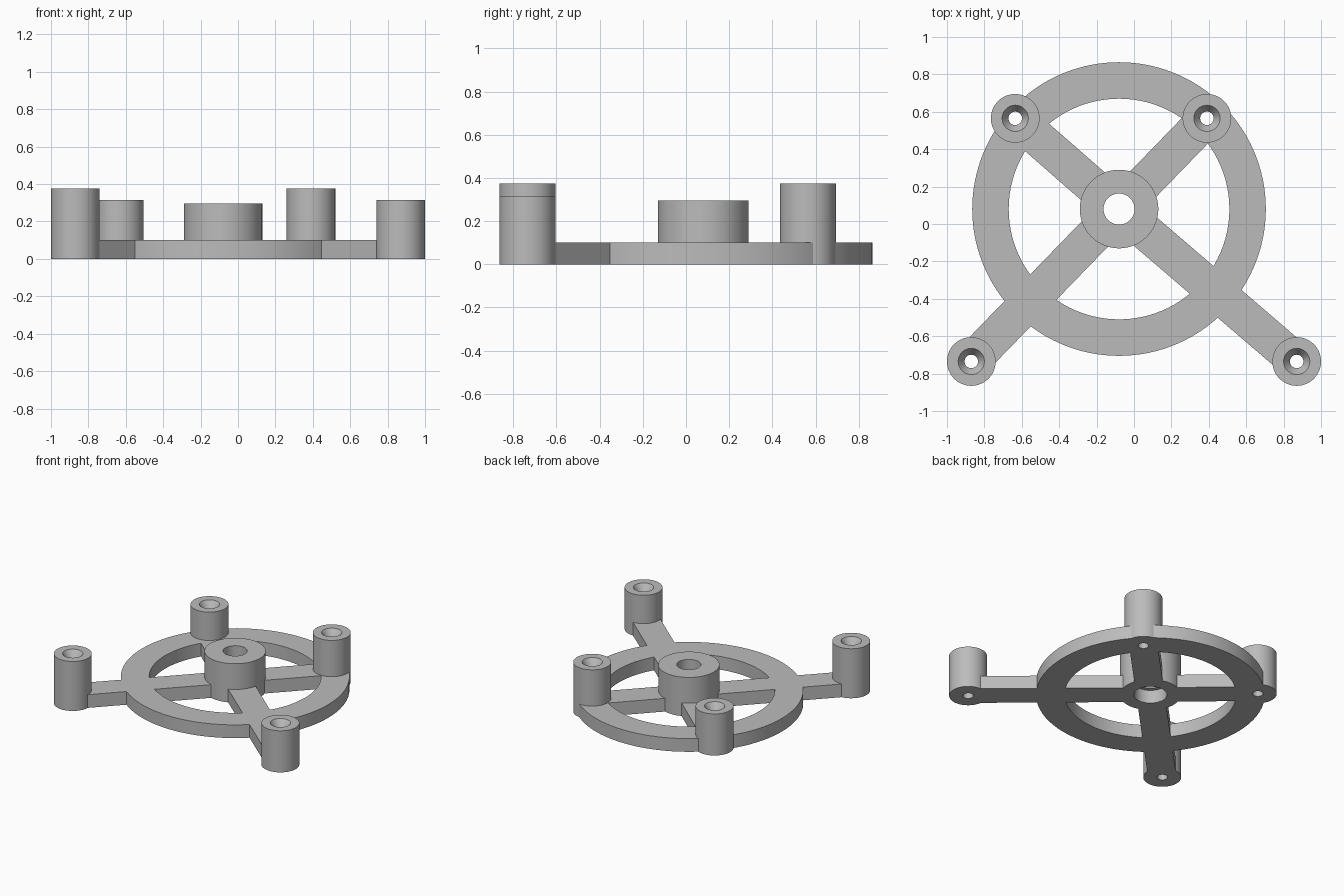
import bpy
import bmesh
from math import cos, sin, pi, radians
from mathutils import Vector

cube = bpy.data.objects.get("Cube")
if cube:
    bpy.data.objects.remove(cube, do_unlink=True)

SEGMENTS = 96
PLATE = 0.1
ARM_WIDTH = 0.195
CENTRE = Vector((-0.08, 0.08, 0))
POST_R, HUB_R = 0.13, 0.21

grey = bpy.data.materials.new("plain grey")
grey.use_nodes = True
GREY = (0.5, 0.5, 0.5, 1)
grey.diffuse_color = GREY
grey.node_tree.nodes["Principled BSDF"].inputs["Base Color"].default_value = GREY


def finish(name, bm, location):
    bmesh.ops.recalc_face_normals(bm, faces=bm.faces[:])
    mesh = bpy.data.meshes.new(name)
    bm.to_mesh(mesh)
    bm.free()
    mesh.materials.append(grey)
    obj = bpy.data.objects.new(name, mesh)
    obj.location = location
    bpy.context.collection.objects.link(obj)
    return obj


def lathe(name, profile, location):
    """Revolve a closed (radius, height) profile around z."""
    bm = bmesh.new()
    rings = []
    for i in range(SEGMENTS):
        a = 2 * pi * i / SEGMENTS
        rings.append([bm.verts.new((r * cos(a), r * sin(a), z)) for r, z in profile])
    n = len(profile)
    for i in range(SEGMENTS):
        a, b = rings[i], rings[(i + 1) % SEGMENTS]
        for j in range(n):
            k = (j + 1) % n
            bm.faces.new((a[j], b[j], b[k], a[k]))
    return finish(name, bm, location)


def bar(name, start, end):
    """Flat rectangular bar between two points on the ground."""
    bm = bmesh.new()
    bmesh.ops.create_cube(bm, size=1)
    span = end - start
    bmesh.ops.scale(bm, verts=bm.verts[:], vec=(span.length, ARM_WIDTH, PLATE))
    obj = finish(name, bm, (start + end) / 2 + Vector((0, 0, PLATE / 2)))
    obj.rotation_euler.z = span.to_track_quat('X', 'Z').to_euler().z
    return obj


def plug(name, radius, location):
    bm = bmesh.new()
    bmesh.ops.create_cone(bm, cap_ends=True, segments=SEGMENTS,
                          radius1=radius, radius2=radius, depth=1)
    return finish(name, bm, location)


def combine(target, tool, operation):
    mod = target.modifiers.new(tool.name, 'BOOLEAN')
    mod.object = tool
    mod.operation = operation
    mod.solver = 'EXACT'
    tool.hide_render = True
    tool.hide_viewport = True


# Screw posts: name, position and height
posts = [
    ("front_right", Vector((-0.87, -0.735, 0)), 0.375),
    ("front_left", Vector((0.87, -0.735, 0)), 0.315),
    ("back_right", Vector((-0.635, 0.565, 0)), 0.315),
    ("back_left", Vector((0.39, 0.565, 0)), 0.375),
]

# Round base ring
ring = lathe("base_ring", [(0.59, 0), (0.785, 0), (0.785, PLATE), (0.59, PLATE)], CENTRE)

# Central hub with a bore that widens underneath
hub = lathe("centre_hub", [(0.113, 0), (HUB_R, 0), (HUB_R, 0.295),
                           (0.083, 0.295), (0.083, PLATE), (0.113, PLATE)], CENTRE)

# Hollow posts with countersunk tops
solids = [ring, hub]
for name, spot, top in posts:
    solids.append(lathe(name + "_post", [(0.036, 0), (POST_R, 0), (POST_R, top),
                                         (0.07, top), (0.036, top - 0.05)], spot))

# Arms merged into the ring
helpers = []
for name, spot, top in posts:
    arm = bar(name + "_arm", CENTRE, spot)
    combine(ring, arm, 'UNION')
    helpers.append(arm)

# Clear the plate inside the hub and posts so the holes run through
hub_cutter = plug("hub_cutter", HUB_R * 0.9, CENTRE)
combine(ring, hub_cutter, 'DIFFERENCE')
helpers.append(hub_cutter)
for name, spot, top in posts:
    cutter = plug(name + "_cutter", POST_R * 0.9, spot)
    combine(ring, cutter, 'DIFFERENCE')
    helpers.append(cutter)

# Apply the cuts, drop the helpers, and shade round walls smooth
bpy.context.view_layer.update()
graph = bpy.context.evaluated_depsgraph_get()
plate_mesh = bpy.data.meshes.new_from_object(ring.evaluated_get(graph))
ring.modifiers.clear()
ring.data = plate_mesh
ring.name = "base_ring_with_arms"
for obj in helpers:
    bpy.data.objects.remove(obj, do_unlink=True)

bpy.ops.object.select_all(action='DESELECT')
for obj in solids:
    obj.select_set(True)
bpy.context.view_layer.objects.active = ring
bpy.ops.object.shade_smooth_by_angle(angle=radians(30))
